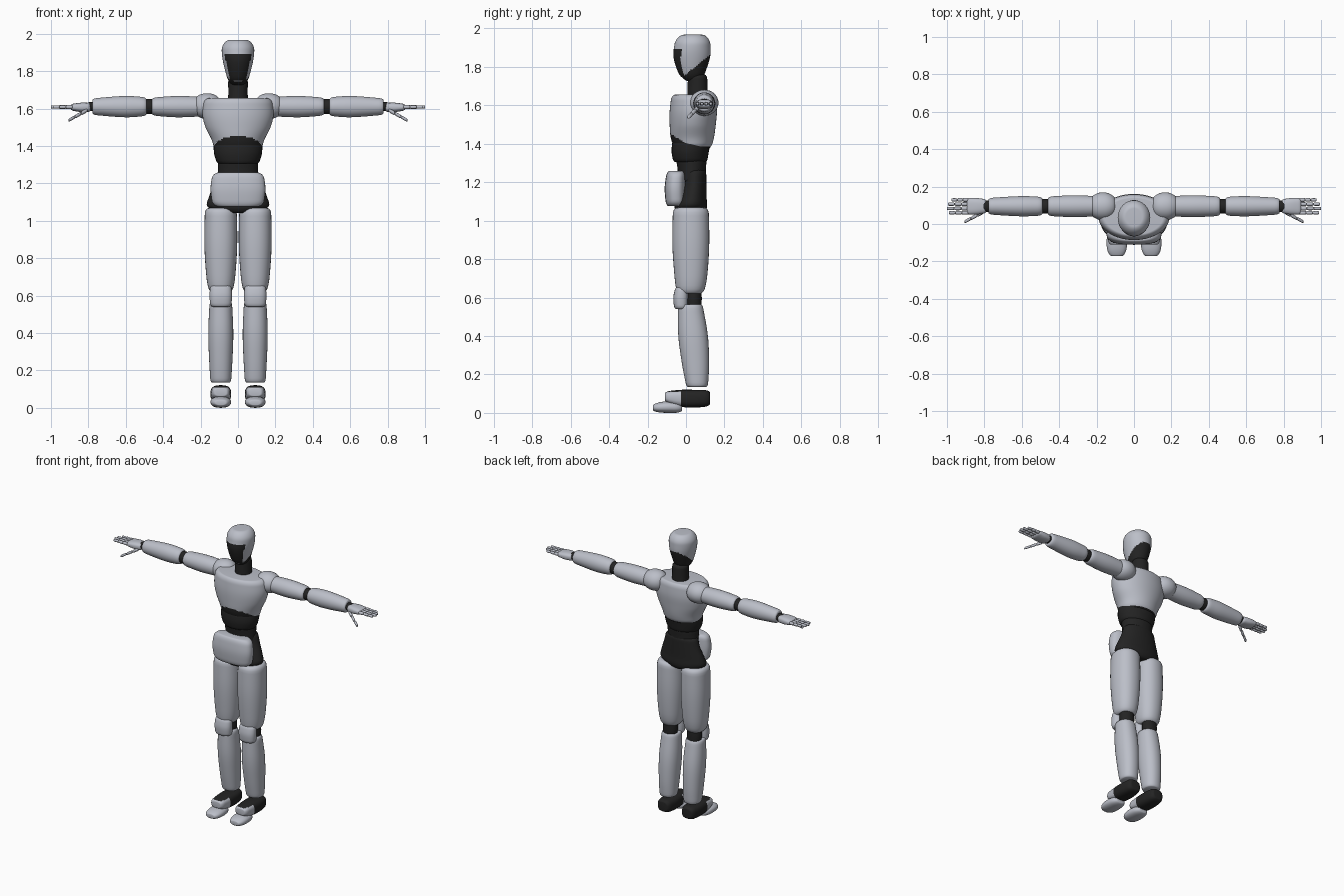
import bpy
import bmesh
import math
from mathutils import Vector

default = bpy.data.objects.get("Cube")
if default:
    bpy.data.objects.remove(default, do_unlink=True)


def make_material(name, color):
    mat = bpy.data.materials.new(name)
    mat.use_nodes = True
    mat.diffuse_color = color
    mat.node_tree.nodes["Principled BSDF"].inputs["Base Color"].default_value = color
    return mat


SHELL = make_material("pale grey shell", (.5, .52, .58, 1))
JOINT = make_material("black joint", (.017, .017, .017, 1))


def sample(sections, t):
    """Smooth interpolation of the section tuples at position t."""
    pts = [Vector(s) for s in sections]
    last = len(pts) - 1
    i = 0
    while i < last - 1 and t > pts[i + 1][0]:
        i += 1

    def slope(k):
        a, b = pts[max(k - 1, 0)], pts[min(k + 1, last)]
        return (b - a) / (b[0] - a[0])

    p, q = pts[i], pts[i + 1]
    h = q[0] - p[0]
    u = (t - p[0]) / h
    fade = u * u * (3 - 2 * u)
    return (p.lerp(q, fade) + slope(i) * h * u * (1 - u) ** 2
            - slope(i + 1) * h * u * u * (1 - u))


def loft(name, axis, sections, mat, rim=.02, shrink=.35, power=2, sides=32,
         steps=20, mirror=False, dark_rule=None):
    """Rounded body along an axis; a section is position, two centres, two radii."""
    bm = bmesh.new()
    start, end = sections[0][0], sections[-1][0]
    order = {"x": (0, 1, 2), "y": (1, 0, 2), "z": (2, 0, 1)}[axis]
    rings = []
    for i in range(steps + 1):
        t = start + (end - start) * (1 - math.cos(math.pi * i / steps)) / 2
        _, ca, cb, ra, rb = sample(sections, t)
        depth = min(t - start, end - t, rim) / rim
        scale = 1 - shrink * (1 - math.sqrt(max(0, 1 - (1 - depth) ** 2)))
        ring = []
        for k in range(sides):
            angle = math.tau * k / sides
            c, s = math.cos(angle), math.sin(angle)
            co = [0, 0, 0]
            co[order[0]] = t
            co[order[1]] = ca + scale * ra * math.copysign(abs(c) ** (2 / power), c)
            co[order[2]] = cb + scale * rb * math.copysign(abs(s) ** (2 / power), s)
            ring.append(bm.verts.new(co))
        rings.append(ring)
    for low, high in zip(rings, rings[1:]):
        for k in range(sides):
            n = (k + 1) % sides
            bm.faces.new((low[k], low[n], high[n], high[k]))
    bm.faces.new(rings[0])
    bm.faces.new(rings[-1])
    bmesh.ops.recalc_face_normals(bm, faces=bm.faces)
    if dark_rule:
        for face in bm.faces:
            face.material_index = int(dark_rule(face.calc_center_median()))
    mesh = bpy.data.meshes.new(name)
    bm.to_mesh(mesh)
    bm.free()
    mesh.materials.append(mat)
    if dark_rule:
        mesh.materials.append(JOINT)
    obj = bpy.data.objects.new(name, mesh)
    bpy.context.collection.objects.link(obj)
    if mirror:
        obj.modifiers.new("mirror", "MIRROR").use_mirror_merge = False
    bpy.ops.object.select_all(action="DESELECT")
    bpy.context.view_layer.objects.active = obj
    obj.select_set(True)
    bpy.ops.object.shade_smooth_by_angle(angle=math.radians(40))
    return obj


# Head with dark face mask and dark nape
def head_dark(p):
    mask = p.y < .03 and 1.75 < p.z < 1.895 and abs(p.x) < .04 + (p.z - 1.75) * .24
    nape = p.z < 1.75 + (p.y + .015) * .8
    return mask or nape


loft("head", "z", [(1.725, 0, .035, .045, .045), (1.76, 0, .03, .057, .066),
                   (1.85, 0, .03, .08, .095), (1.91, 0, .033, .087, .094),
                   (1.967, 0, .036, .08, .085)],
     SHELL, rim=.05, shrink=.45, sides=64, steps=48, dark_rule=head_dark)
loft("neck", "z", [(1.6, 0, .06, .055, .055), (1.68, 0, .06, .052, .052),
                   (1.76, 0, .06, .053, .05)], JOINT)

# Torso
loft("chest", "z", [(1.375, 0, .035, .125, .095), (1.43, 0, .033, .14, .112),
                    (1.5, 0, .035, .174, .12), (1.57, 0, .038, .19, .123),
                    (1.655, 0, .04, .182, .115)],
     SHELL, rim=.03, shrink=.15, sides=64, steps=48,
     dark_rule=lambda p: p.z < 1.385 + .6 * max(0, .03 - p.y))
loft("upper_abdomen", "z", [(1.305, 0, .022, .112, .088), (1.36, 0, .022, .128, .097),
                            (1.42, 0, .03, .13, .1)], JOINT, shrink=.1)
loft("lower_abdomen", "z", [(1.2, 0, .03, .108, .072), (1.26, 0, .03, .107, .073),
                            (1.32, 0, .028, .108, .08)], JOINT, shrink=.1)

# Pelvis
loft("pelvis", "z", [(1.04, 0, .025, .1, .075), (1.075, 0, .025, .163, .085),
                     (1.12, 0, .032, .158, .075), (1.19, 0, .042, .132, .064),
                     (1.265, 0, .045, .112, .06)], JOINT, shrink=.2)
loft("pelvis_plate", "z", [(1.075, 0, -.052, .135, .052), (1.17, 0, -.055, .147, .056),
                           (1.258, 0, -.05, .135, .05)],
     SHELL, rim=.03, shrink=.25, power=2.6)

# Legs
LEG = .092
loft("thigh", "z", [(.62, LEG, .022, .064, .07), (.7, LEG, .025, .077, .084),
                    (.88, LEG, .025, .088, .096), (1.068, LEG, .025, .085, .093)],
     SHELL, rim=.03, shrink=.25, power=2.2, mirror=True)
loft("knee_joint", "z", [(.53, LEG, .04, .045, .04), (.595, LEG, .04, .05, .042),
                         (.66, LEG, .04, .045, .04)], JOINT, mirror=True)
loft("knee_cap", "z", [(.54, LEG, -.025, .056, .036), (.6, LEG, -.026, .06, .04),
                       (.655, LEG, -.02, .056, .035)],
     SHELL, shrink=.25, power=2.4, mirror=True)
loft("shin", "z", [(.135, LEG, .058, .055, .056), (.25, LEG, .05, .062, .07),
                   (.4, LEG, .037, .067, .077), (.565, LEG, .022, .06, .064)],
     SHELL, shrink=.15, power=2.2, mirror=True)
loft("foot", "y", [(-.11, LEG, .083, .046, .028), (-.03, LEG, .076, .053, .044),
                   (.05, LEG, .074, .055, .046), (.125, LEG, .076, .046, .042)],
     SHELL, rim=.03, power=2.8, mirror=True, steps=32,
     dark_rule=lambda p: p.y > -.03 or p.z > .109)
loft("toe_cap", "y", [(-.172, LEG, .027, .046, .022), (-.1, LEG, .03, .055, .03),
                      (-.02, LEG, .027, .045, .026)],
     SHELL, rim=.04, shrink=.45, power=2.3, mirror=True)

# Arms
Y, Z = .095, 1.61
loft("shoulder", "x", [(.1, Y, 1.613, .068, .066), (.168, Y, 1.613, .074, .068),
                       (.232, Y, 1.613, .068, .064)],
     SHELL, rim=.06, shrink=.5, mirror=True)
loft("upper_arm", "x", [(.16, Y, Z, .052, .05), (.32, Y, Z, .058, .057),
                        (.46, Y, Z, .052, .048)],
     SHELL, rim=.03, shrink=.2, mirror=True)
loft("elbow", "x", [(.44, Y, Z, .037, .038), (.475, Y, Z, .039, .04),
                    (.515, Y, Z, .037, .038)], JOINT, shrink=.1, mirror=True)
loft("forearm", "x", [(.49, Y, Z, .05, .05), (.6, Y, Z, .054, .057),
                      (.778, Y, Z, .044, .044)],
     SHELL, rim=.025, shrink=.2, mirror=True)
loft("wrist", "x", [(.76, Y, Z, .03, .024), (.805, Y, Z, .03, .024)],
     JOINT, shrink=.1, mirror=True)

# Hands
loft("palm", "x", [(.788, Y, 1.606, .036, .024), (.84, Y, 1.606, .044, .025),
                   (.893, Y, 1.607, .044, .017)],
     SHELL, rim=.015, power=2.6, mirror=True)


def digit(name, base, tip, radius, joints=3):
    """Three rounded segments between two points, joined end to end."""
    base, tip = Vector(base), Vector(tip)
    for j in range(joints):
        a = base.lerp(tip, j / joints)
        b = base.lerp(tip, (j + 1) / joints)
        r = radius * (1 - .08 * j)
        loft(f"{name}_segment_{j + 1}", "x", [(*a, r, r), (*b, r, r)], SHELL,
             rim=.01, shrink=.4, sides=12, steps=8, mirror=True)


fingers = {"index_finger": .99, "middle_finger": 1, "ring_finger": .995, "little_finger": .975}
for n, (name, reach) in enumerate(fingers.items()):
    y = .06 + n * .023
    digit(name, (.885, y, 1.608), (reach, y, 1.608), .0105)
digit("thumb", (.805, .065, 1.592), (.905, .012, 1.537), .011)
